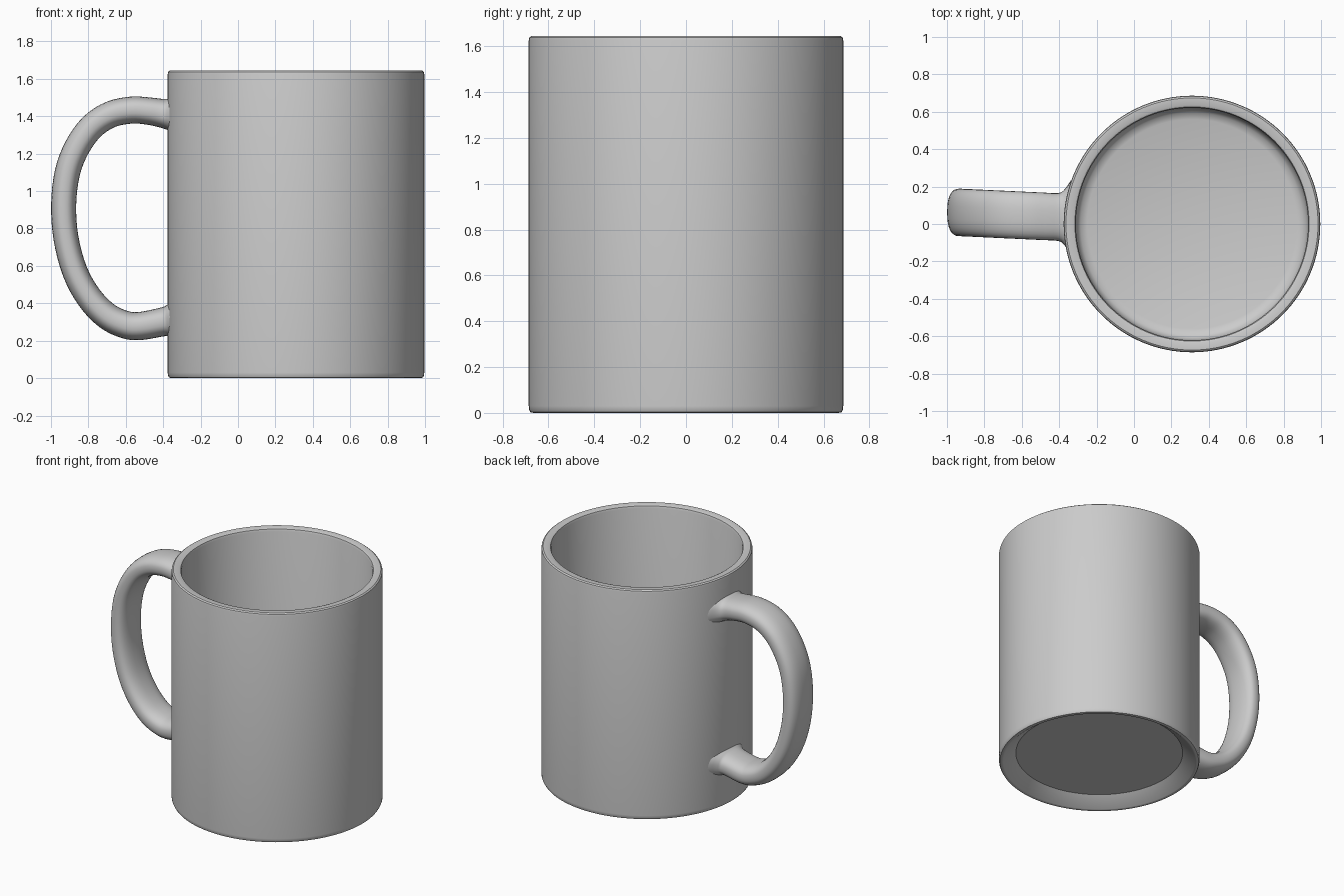
import bpy, bmesh, math
from mathutils import Vector

if "Cube" in bpy.data.objects:
    bpy.data.objects.remove(bpy.data.objects["Cube"])


def finish(name, bm, angle):
    bmesh.ops.recalc_face_normals(bm, faces=bm.faces)
    me = bpy.data.meshes.new(name)
    bm.to_mesh(me)
    bm.free()
    ob = bpy.data.objects.new(name, me)
    bpy.context.collection.objects.link(ob)
    bpy.ops.object.select_all(action='DESELECT')
    ob.select_set(True)
    bpy.context.view_layer.objects.active = ob
    bpy.ops.object.shade_smooth_by_angle(angle=math.radians(angle))
    return ob


def bridge(bm, a, b):
    n = len(a)
    for i in range(n):
        bm.faces.new((a[i], a[(i + 1) % n], b[(i + 1) % n], b[i]))


# Cup body: lathe of wall profile, from recessed underside to inside floor
CX, SEG = 0.31, 128
profile = [(0.57, 0.07), (0.655, 0.003), (0.665, 0.0), (0.679, 0.003),
           (0.685, 0.015), (0.686, 0.03), (0.686, 1.625), (0.683, 1.638),
           (0.674, 1.645), (0.637, 1.645), (0.626, 1.64), (0.621, 1.625),
           (0.621, 0.20), (0.613, 0.165), (0.595, 0.142), (0.56, 0.13)]
bm = bmesh.new()
rings = []
for r, z in profile:
    rings.append([bm.verts.new((CX + r * math.cos(2 * math.pi * i / SEG),
                                r * math.sin(2 * math.pi * i / SEG), z))
                  for i in range(SEG)])
for a, b in zip(rings, rings[1:]):
    bridge(bm, a, b)
bm.faces.new(rings[0])
bm.faces.new(rings[-1])
finish("cup_body", bm, 35)

# Handle: centre line as x, z, half width, half thickness (flared at the wall)
path = [(-0.335, 1.410, 0.200, 0.100), (-0.370, 1.412, 0.150, 0.086),
        (-0.405, 1.416, 0.128, 0.077), (-0.48, 1.428, 0.127, 0.073),
        (-0.57, 1.433, 0.127, 0.072), (-0.68, 1.410, 0.127, 0.071),
        (-0.78, 1.345, 0.127, 0.070), (-0.86, 1.235, 0.127, 0.069),
        (-0.912, 1.10, 0.127, 0.068), (-0.932, 0.93, 0.127, 0.067),
        (-0.92, 0.75, 0.127, 0.067), (-0.872, 0.57, 0.127, 0.068),
        (-0.795, 0.43, 0.127, 0.070), (-0.70, 0.332, 0.127, 0.072),
        (-0.60, 0.285, 0.127, 0.074), (-0.52, 0.279, 0.127, 0.075),
        (-0.405, 0.300, 0.128, 0.077), (-0.370, 0.305, 0.150, 0.086),
        (-0.335, 0.310, 0.200, 0.100)]
pts = [Vector(p) for p in path]
pts = [2 * pts[0] - pts[1]] + pts + [2 * pts[-1] - pts[-2]]
line = []
for p0, p1, p2, p3 in zip(pts, pts[1:], pts[2:], pts[3:]):
    for k in range(4):
        t = k / 4
        line.append(0.5 * (2 * p1 + (p2 - p0) * t
                           + (2 * p0 - 5 * p1 + 4 * p2 - p3) * t * t
                           + (3 * p1 - p0 - 3 * p2 + p3) * t ** 3))
line.append(pts[-2])

bm = bmesh.new()
rings, N = [], 32
for i, p in enumerate(line):
    d = line[min(i + 1, len(line) - 1)] - line[max(i - 1, 0)]
    length = math.hypot(d.x, d.y)
    nx, nz = -d.y / length, d.x / length
    yc = 0.037 + (-0.4 - p.x) * 0.047
    ring = []
    for k in range(N):
        c, s = math.cos(2 * math.pi * k / N), math.sin(2 * math.pi * k / N)
        u = math.copysign(abs(c) ** 0.8, c) * p.z
        v = math.copysign(abs(s) ** 0.8, s) * p.w
        ring.append(bm.verts.new((p.x + nx * v, yc + u, p.y + nz * v)))
    rings.append(ring)
for a, b in zip(rings, rings[1:]):
    bridge(bm, a, b)
bm.faces.new(rings[0])
bm.faces.new(rings[-1])
finish("handle", bm, 60)
